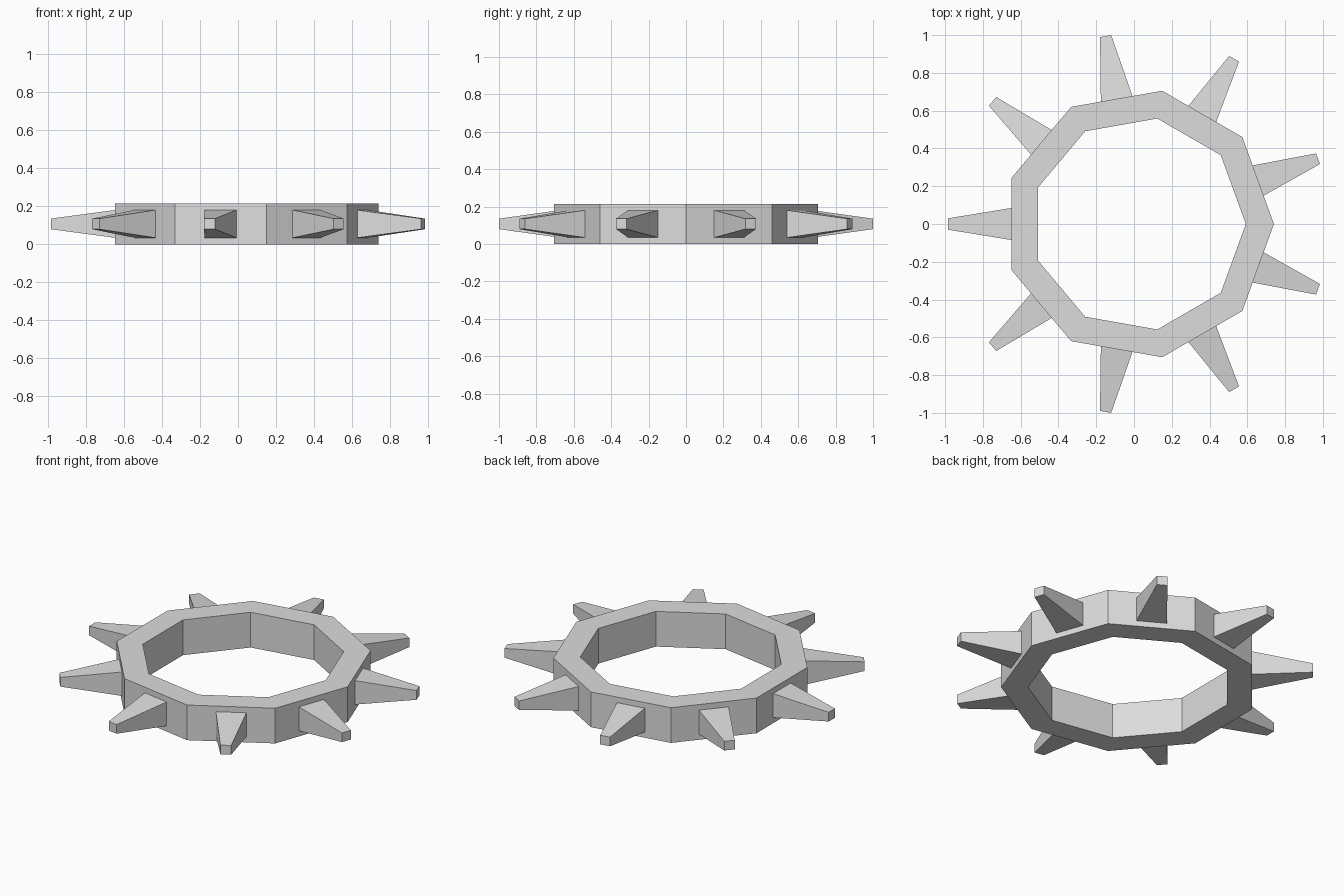
import bpy
import bmesh
from math import cos, sin, pi
from mathutils import Matrix, Vector

cube = bpy.data.objects.get("Cube")
if cube:
    bpy.data.objects.remove(cube, do_unlink=True)

SIDES = 9
CENTRE_X = 0.025
OUTER, INNER, HEIGHT = 0.716, 0.567, 0.215
FACE_DIST = OUTER * cos(pi / SIDES)
TIP_DIST = 1.01

grey = bpy.data.materials.new("light_grey")
grey.use_nodes = True
colour = (0.72, 0.72, 0.72, 1)
grey.diffuse_color = colour
grey.node_tree.nodes["Principled BSDF"].inputs["Base Color"].default_value = colour


def add_object(name, bm):
    bmesh.ops.recalc_face_normals(bm, faces=bm.faces)
    mesh = bpy.data.meshes.new(name)
    bm.to_mesh(mesh)
    bm.free()
    mesh.materials.append(grey)
    obj = bpy.data.objects.new(name, mesh)
    bpy.context.collection.objects.link(obj)
    obj.location.x = CENTRE_X
    return obj


# Nine-sided ring with a square cross-section
bm = bmesh.new()
profile = [(OUTER, 0), (OUTER, HEIGHT), (INNER, HEIGHT), (INNER, 0)]
loops = []
for i in range(SIDES):
    a = 2 * pi * i / SIDES
    loops.append([bm.verts.new((r * cos(a), r * sin(a), z)) for r, z in profile])
for i, here in enumerate(loops):
    there = loops[(i + 1) % SIDES]
    for j in range(len(profile)):
        k = (j + 1) % len(profile)
        bm.faces.new((here[j], there[j], there[k], here[k]))
add_object("ring", bm)


# Tapered spike centred on each outer face
def add_spike(index):
    bm = bmesh.new()
    bmesh.ops.create_cube(bm, size=2)
    for v in bm.verts:
        tip = v.co.x > 0
        half_width, half_height = (0.03, 0.028) if tip else (0.085, 0.073)
        v.co = Vector((TIP_DIST if tip else FACE_DIST,
                       v.co.y * half_width,
                       HEIGHT / 2 + v.co.z * half_height))
    angle = 2 * pi * (index + 0.5) / SIDES
    bm.transform(Matrix.Rotation(angle, 4, "Z"))
    add_object(f"spike_{index + 1}", bm)


for i in range(SIDES):
    add_spike(i)
